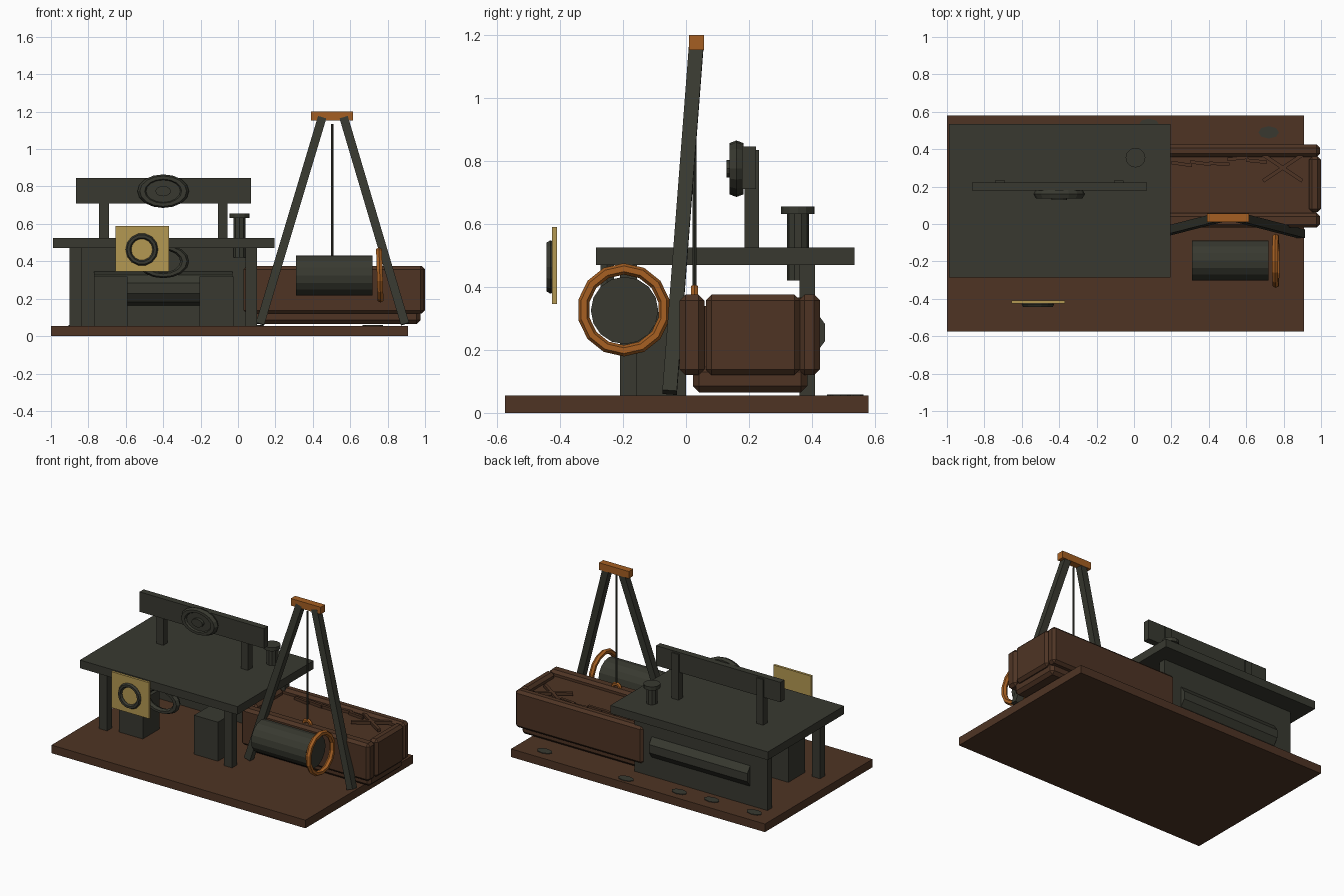
import bpy, math, random
from mathutils import Vector

if "Cube" in bpy.data.objects:
    bpy.data.objects.remove(bpy.data.objects["Cube"])

random.seed(4)

def mat(name, rgb):
    m = bpy.data.materials.new(name)
    m.diffuse_color = [(c / 255 / 12.92 if c < 11 else ((c / 255 + 0.055) / 1.055) ** 2.4) for c in rgb] + [1]
    m.use_nodes = True
    m.node_tree.nodes["Principled BSDF"].inputs["Base Color"].default_value = m.diffuse_color
    return m

BROWN = mat("brown wood", (78, 52, 36))
DARK = mat("dark iron", (56, 57, 48))
ORANGE = mat("orange copper", (165, 95, 34))
YELLOW = mat("pale brass", (180, 152, 82))

def finish(name, m, bevel=0):
    o = bpy.context.object
    o.name = name
    o.data.materials.append(m)
    if bevel:
        b = o.modifiers.new("bevel", 'BEVEL')
        b.width, b.segments = bevel, 1
    return o

def box(name, m, x, y, z, bevel=0):
    """Box from (min, max) ranges."""
    bpy.ops.mesh.primitive_cube_add(size=1, location=[(a + b) / 2 for a, b in (x, y, z)])
    o = finish(name, m, bevel)
    for v in o.data.vertices:
        v.co = [c * (r[1] - r[0]) for c, r in zip(v.co, (x, y, z))]
    return o

def beam(name, m, a, b, w, h=None):
    """Square bar between two points."""
    a, b = Vector(a), Vector(b)
    bpy.ops.mesh.primitive_cube_add(size=1, location=(a + b) / 2)
    o = finish(name, m)
    o.scale = (w, h or w, (b - a).length)
    d = b - a
    # keep one side of the bar square to the front
    zc = d.normalized()
    xc = Vector((0, 1, 0)).cross(zc).normalized()
    yc = zc.cross(xc)
    from mathutils import Matrix
    o.rotation_euler = Matrix((xc, yc, zc)).transposed().to_euler()
    return o

def cyl(name, m, loc, r, depth, sides, rot=(0, 0, 0), scale=(1, 1, 1)):
    bpy.ops.mesh.primitive_cylinder_add(vertices=sides, radius=r, depth=depth, location=loc, rotation=rot)
    o = finish(name, m)
    o.scale = scale
    return o

def ring(name, m, loc, R, r, rot, sides=14, minor=6, scale=(1, 1, 1)):
    bpy.ops.mesh.primitive_torus_add(major_radius=R, minor_radius=r, major_segments=sides,
                                     minor_segments=minor, location=loc, rotation=rot)
    o = finish(name, m)
    o.scale = scale
    return o

H = math.pi / 2
FRONT = (H, 0, 0)
SIDE = (0, H, 0)

# Floor and soot patches
box("floor", BROWN, (-1, 0.91), (-0.575, 0.58), (0, 0.055))
for i, (x, y) in enumerate([(0.72, 0.49), (0.08, 0.53), (-0.3, 0.5), (-0.53, 0.48), (-0.85, 0.48)]):
    cyl(f"soot_patch_{i}", DARK, (x, y, 0.056), 0.055, 0.006, 8, scale=(1, 0.6, 1))

# Workbench
box("table_top", DARK, (-0.99, 0.195), (-0.285, 0.535), (0.47, 0.525))
box("back_panel", DARK, (-0.9, 0.1), (0.36, 0.41), (0.055, 0.47))
for n, x in (("left", -0.9), ("right", 0.04)):
    box(f"{n}_front_leg", DARK, (x, x + 0.062), (-0.21, -0.155), (0.055, 0.47))
for n, x in (("left", -0.77), ("right", -0.205)):
    box(f"{n}_pedestal", DARK, (x, x + 0.18), (-0.18, 0.0), (0.055, 0.32))
cyl("roller", DARK, (-0.4, 0.355, 0.255), 0.09, 0.74, 10, (0, H, 0)).rotation_euler = (H, 0, H)
ring("under_table_ring", DARK, (-0.4, -0.25, 0.4), 0.115, 0.024, FRONT, 16, scale=(1, 0.65, 1))

# Raised back rail with medallion
box("rail_board", DARK, (-0.865, 0.07), (0.178, 0.222), (0.71, 0.845))
for n, x in (("left", -0.743), ("right", -0.107)):
    box(f"{n}_rail_post", DARK, (x, x + 0.052), (0.185, 0.232), (0.525, 0.835))
ring("medallion_rim", DARK, (-0.4, 0.16, 0.775), 0.112, 0.026, FRONT, 16, scale=(1, 0.65, 1))
cyl("medallion_disc", DARK, (-0.4, 0.165, 0.775), 0.105, 0.03, 16, FRONT, (1, 0.65, 1))
cyl("medallion_boss", DARK, (-0.4, 0.15, 0.775), 0.042, 0.042, 12, FRONT, (1, 0.65, 1))

# Peg through the table
cyl("peg_shaft", DARK, (0.008, 0.355, 0.535), 0.035, 0.23, 10)
cyl("peg_cap", DARK, (0.008, 0.355, 0.643), 0.053, 0.025, 12)

# Brass plaque with ring
box("plaque", YELLOW, (-0.655, -0.37), (-0.426, -0.409), (0.345, 0.59))
ring("plaque_ring", DARK, (-0.514, -0.43, 0.463), 0.072, 0.015, FRONT, 14)

# Wooden crate: base, walls, shallow filled top
box("crate_base", BROWN, (0.05, 0.975), (0.022, 0.385), (0.065, 0.15), 0.02)
box("crate_fill", BROWN, (0.06, 0.96), (0.03, 0.39), (0.13, 0.34))
box("crate_front_wall", BROWN, (0.03, 0.995), (-0.02, 0.058), (0.12, 0.375), 0.018)
box("crate_back_wall", BROWN, (0.03, 0.995), (0.358, 0.425), (0.12, 0.375), 0.018)
box("crate_right_wall", BROWN, (0.935, 1.0), (0.063, 0.362), (0.12, 0.375), 0.018)
box("crate_left_wall", BROWN, (0.03, 0.095), (0.063, 0.362), (0.12, 0.375), 0.018)
beam("crate_cross_a", BROWN, (0.69, 0.37, 0.356), (0.9, 0.23, 0.356), 0.02)
beam("crate_cross_b", BROWN, (0.69, 0.23, 0.356), (0.9, 0.37, 0.356), 0.02)
for i in range(5):
    x, y = 0.2 + i * 0.1, 0.335 + random.uniform(-0.012, 0.012)
    beam(f"crate_stick_{i}", BROWN, (x, y, 0.352), (x + 0.11, y + random.uniform(-0.02, 0.02), 0.352), 0.018)

# Hoist frame
beam("left_hoist_leg", DARK, (0.118, -0.052, 0.065), (0.45, 0.033, 1.17), 0.046, 0.046)
beam("right_hoist_leg", DARK, (0.893, -0.052, 0.065), (0.565, 0.033, 1.17), 0.046, 0.046)
box("hoist_cap", ORANGE, (0.39, 0.615), (0.01, 0.057), (1.152, 1.2))
cyl("hoist_rope", DARK, (0.503, 0.027, 0.765), 0.007, 0.74, 8)
ring("hoist_hook", ORANGE, (0.503, 0.027, 0.37), 0.026, 0.013, FRONT, 12)

# Drum with copper hoop
cyl("drum", DARK, (0.515, -0.195, 0.325), 0.107, 0.41, 16, SIDE)
ring("drum_hoop", ORANGE, (0.758, -0.197, 0.327), 0.13, 0.018, (0, H - 0.03, 0), 14)
